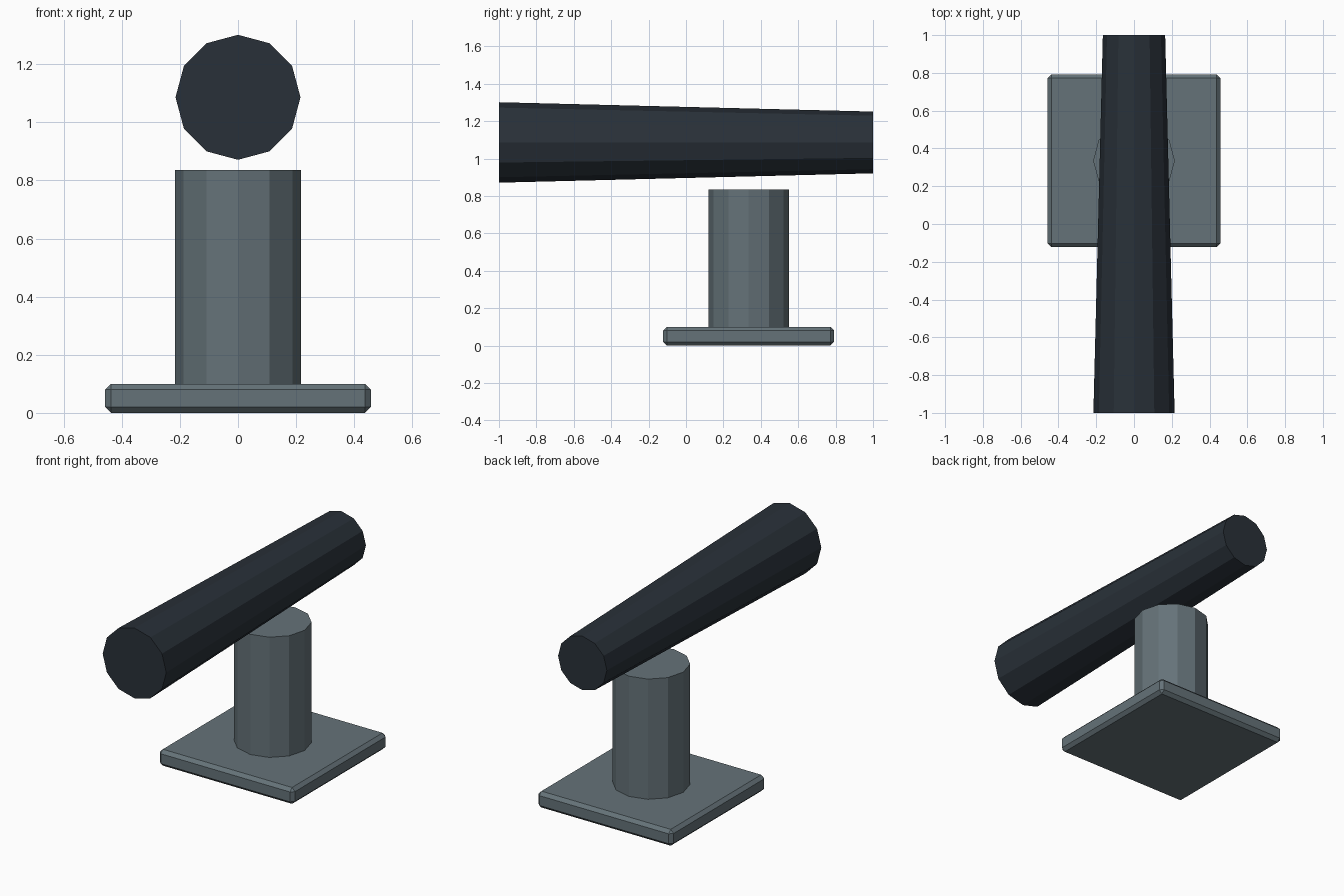
import bpy
from math import radians

if "Cube" in bpy.data.objects:
    bpy.data.objects.remove(bpy.data.objects["Cube"])


def material(name, color):
    mat = bpy.data.materials.new(name)
    mat.diffuse_color = (*color, 1)
    mat.use_nodes = True
    mat.node_tree.nodes["Principled BSDF"].inputs["Base Color"].default_value = mat.diffuse_color
    return mat


def finish(name, mat):
    obj = bpy.context.object
    obj.name = name
    obj.data.materials.append(mat)
    return obj


steel = material("grey_steel", (0.13, 0.17, 0.19))
dark = material("dark_steel", (0.022, 0.03, 0.04))
MOUNT_Y = 0.335

# Square base plate with chamfered edges
bpy.ops.mesh.primitive_cube_add(size=1, location=(0, MOUNT_Y, 0.05))
base = finish("base_plate", steel)
base.dimensions = (0.914, 0.914, 0.10)
bpy.ops.object.transform_apply(location=False, rotation=False, scale=True)
bevel = base.modifiers.new("chamfer", 'BEVEL')
bevel.width = 0.02
bevel.segments = 1

# Twelve-sided post
bpy.ops.mesh.primitive_cylinder_add(vertices=12, radius=0.216, depth=0.735,
                                    location=(0, MOUNT_Y, 0.4675))
finish("post", steel)

# Tapered twelve-sided barrel lying along y, wide end at the front
bpy.ops.mesh.primitive_cone_add(vertices=12, radius1=0.215, radius2=0.165,
                                depth=2, location=(0, 0, 1.086),
                                rotation=(radians(-90), 0, 0))
finish("barrel", dark)
